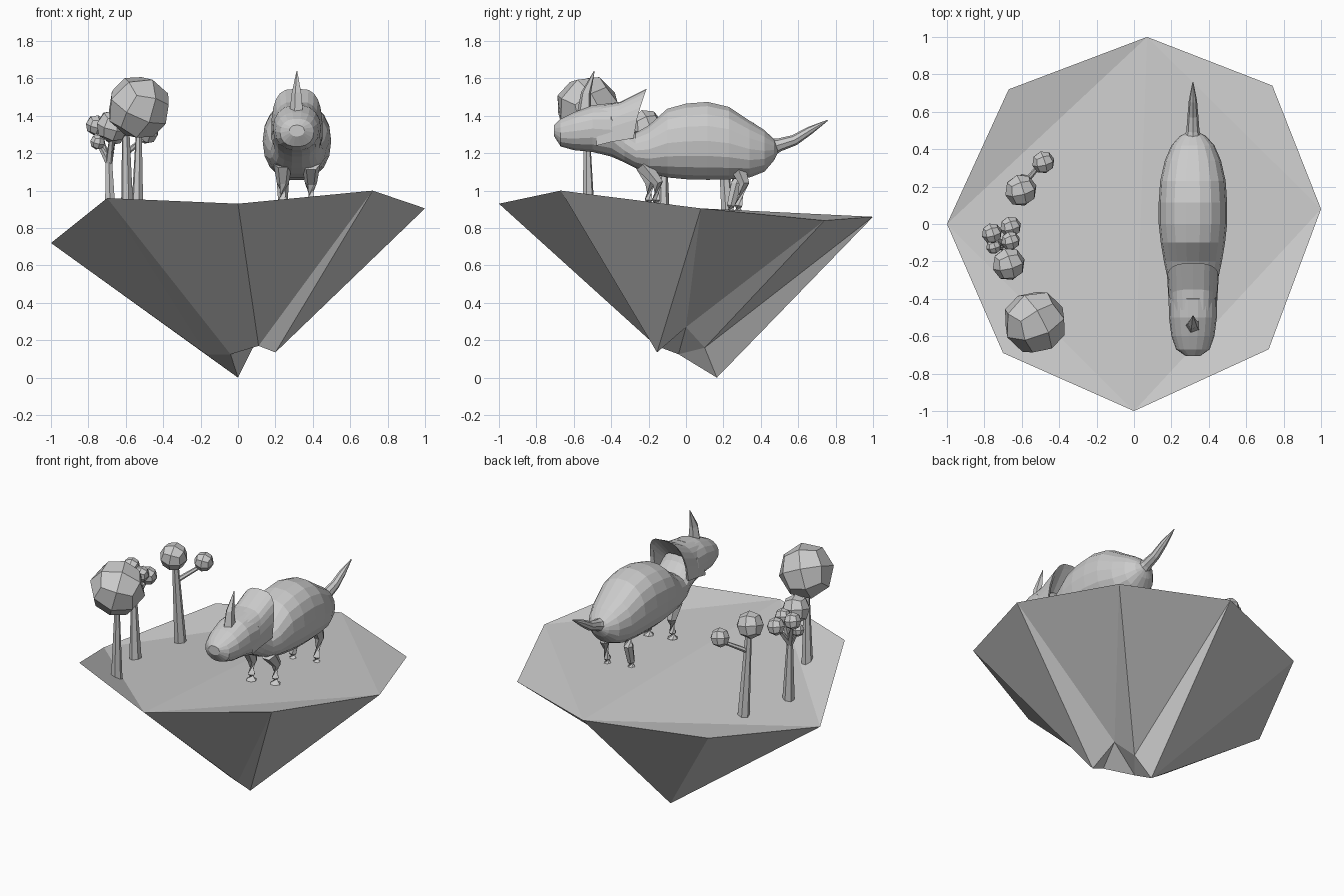
import bpy
import bmesh
from math import cos, sin, pi, copysign
from mathutils import Vector

default_cube = bpy.data.objects.get("Cube")
if default_cube:
    bpy.data.objects.remove(default_cube)

# The single colour
stone_grey = bpy.data.materials.new("stone_grey")
stone_grey.use_nodes = True
grey = (0.6, 0.6, 0.6, 1)
stone_grey.diffuse_color = grey
stone_grey.node_tree.nodes["Principled BSDF"].inputs["Base Color"].default_value = grey

CENTRE = 0.315  # the animal's middle line


def finish(name, bm):
    """Turn a bmesh into a named, flat shaded object."""
    bmesh.ops.recalc_face_normals(bm, faces=bm.faces[:])
    mesh = bpy.data.meshes.new(name)
    bm.to_mesh(mesh)
    bm.free()
    mesh.materials.append(stone_grey)
    obj = bpy.data.objects.new(name, mesh)
    bpy.context.collection.objects.link(obj)
    return obj


def loft(name, rings, closed=True, caps=True):
    """Skin a list of equally long point rings."""
    bm = bmesh.new()
    rows = [[bm.verts.new(point) for point in ring] for ring in rings]
    count = len(rows[0])
    for low, high in zip(rows, rows[1:]):
        for i in range(count if closed else count - 1):
            j = (i + 1) % count
            bm.faces.new((low[i], low[j], high[j], high[i]))
    if caps:
        bm.faces.new(rows[0])
        bm.faces.new(rows[-1])
    return finish(name, bm)


def tube(name, path, sides=6):
    """Tapered tube along (x, y, z, radius) points."""
    centres = [Vector(stop[:3]) for stop in path]
    rings = []
    for i, stop in enumerate(path):
        before, after = centres[max(i - 1, 0)], centres[min(i + 1, len(path) - 1)]
        turn = (after - before).to_track_quat("Z", "Y")
        rings.append([centres[i] + turn @ Vector((stop[3] * cos(2 * pi * k / sides),
                                                  stop[3] * sin(2 * pi * k / sides), 0))
                      for k in range(sides)])
    return loft(name, rings)


def ball(name, x, y, z, radius, tilt=0.3):
    """Low-poly ball made from a divided cube."""
    bm = bmesh.new()
    bmesh.ops.create_cube(bm, size=1)
    bmesh.ops.subdivide_edges(bm, edges=bm.edges[:], cuts=1, use_grid_fill=True)
    for vert in bm.verts:
        vert.co = vert.co.normalized() * radius
    obj = finish(name, bm)
    obj.location = (x, y, z)
    obj.rotation_euler = (tilt, tilt / 2, tilt)
    return obj


def power(value, exponent):
    return copysign(abs(value) ** exponent, value)


# Floating island: capital letters on the rim, small letters underneath
corners = {
    "A": (0.07, 1, 0.86), "B": (0.74, 0.74, 0.84), "C": (1, 0.08, 0.905),
    "D": (0.72, -0.67, 1), "E": (0, -1, 0.93), "F": (-0.7, -0.69, 0.96),
    "G": (-1, 0, 0.72), "H": (-0.67, 0.72, 0.83),
    "p": (0.2, -0.155, 0.135), "q": (0.11, -0.16, 0.17), "r": (0.155, 0, 0.27),
    "s": (0.08, 0.1, 0.16), "t": (0, 0.165, 0), "u": (-0.17, 0.1, 0.125),
    "v": (-0.04, -0.04, 0.125),
}
top_faces = "GHA AGE AEC ABC CDE EFG"
side_faces = "AHt HGt Gtu FGu Fuv FEv Evq EDq Dqp DCp Cpr CBr Brs BAs Ast"
under_faces = "vut vts vsr vrq qrp"
bm = bmesh.new()
verts = {letter: bm.verts.new(point) for letter, point in corners.items()}
for face in (top_faces + " " + side_faces + " " + under_faces).split():
    bm.faces.new([verts[letter] for letter in face])
finish("floating_island", bm)

# Head, neck and body in one skin: y, bottom, top, half width
sections = [
    (-0.705, 1.29, 1.35, 0.04), (-0.67, 1.235, 1.385, 0.09), (-0.6, 1.215, 1.42, 0.115),
    (-0.5, 1.205, 1.458, 0.128), (-0.4, 1.18, 1.47, 0.13), (-0.33, 1.15, 1.36, 0.125),
    (-0.27, 1.12, 1.31, 0.14), (-0.2, 1.09, 1.35, 0.155), (-0.1, 1.068, 1.44, 0.172),
    (0, 1.058, 1.468, 0.183), (0.115, 1.055, 1.477, 0.183), (0.23, 1.057, 1.45, 0.175),
    (0.34, 1.068, 1.376, 0.15), (0.42, 1.1, 1.325, 0.115), (0.47, 1.16, 1.275, 0.07),
    (0.49, 1.2, 1.24, 0.03),
]
SIDES = 18
angles = [2 * pi * k / SIDES for k in range(SIDES)]
loft("body_and_head", [
    [(CENTRE + width * power(cos(a), 0.9), y,
      (low + high) / 2 + (high - low) / 2 * power(sin(a), 0.9)) for a in angles]
    for y, low, high, width in sections])

# Neck frill: hollow collar, open at the bottom
# base y, backward lean, bottom, top, half width
frill_rings = [
    (-0.48, 0.02, 1.24, 1.458, 0.124), (-0.4, 0.05, 1.26, 1.475, 0.131),
    (-0.28, 0.07, 1.28, 1.545, 0.138), (-0.29, 0.06, 1.28, 1.525, 0.118),
    (-0.36, 0.02, 1.27, 1.4, 0.1),
]
arc = [pi * k / 12 for k in range(13)]
loft("neck_frill", [
    [(CENTRE + width * power(cos(a), 0.6), y + lean * sin(a),
      low + (high - low) * power(abs(sin(a)), 0.7)) for a in arc]
    for y, lean, low, high, width in frill_rings], closed=False, caps=False)

# Nose horn and tail
tube("nose_horn", [(CENTRE, -0.545, 1.4, 0.042), (CENTRE, -0.535, 1.52, 0.028),
                   (CENTRE, -0.49, 1.64, 0.002)], sides=5)
tube("tail", [(CENTRE, 0.42, 1.22, 0.06), (CENTRE, 0.5, 1.245, 0.035),
              (CENTRE, 0.58, 1.27, 0.029), (CENTRE, 0.66, 1.32, 0.022),
              (CENTRE, 0.757, 1.376, 0.003)], sides=8)

# Eyes and legs on both sides
for side, label in ((1, "left"), (-1, "right")):
    ball(label + "_eye", CENTRE + side * 0.066, -0.465, 1.415, 0.014)
    x = CENTRE + side * 0.075
    step = side * 0.02
    for place, hip, knee, foot, ground in (("front", -0.23, -0.17, -0.18, 0.91),
                                           ("hind", 0.27, 0.29, 0.26, 0.88)):
        tube(label + "_" + place + "_leg", [
            (x, hip, 1.14, 0.05), (x, knee + step, 1.04, 0.032),
            (x, foot + step, ground + 0.04, 0.024), (x, foot + step, ground, 0.034)])

# Large tree
tube("large_tree_trunk", [(-0.54, -0.52, 0.82, 0.036), (-0.53, -0.53, 1.32, 0.016)])
ball("large_tree_crown", -0.53, -0.525, 1.445, 0.174, tilt=0.5)

# Forked tree
tube("forked_tree_trunk", [(-0.59, 0.23, 0.77, 0.038), (-0.6, 0.19, 1.32, 0.02)])
tube("forked_tree_branch", [(-0.6, 0.2, 1.2, 0.016), (-0.5, 0.32, 1.28, 0.012)])
ball("forked_tree_crown", -0.605, 0.18, 1.37, 0.088)
ball("forked_tree_small_crown", -0.485, 0.33, 1.31, 0.062)

# Cluster tree: every leaf ball gets its own twig
fork = (-0.69, -0.12, 1.15, 0.02)
tube("cluster_tree_trunk", [(-0.68, -0.12, 0.77, 0.038), fork])
leaf_balls = [(-0.67, -0.215, 1.345, 0.09), (-0.66, -0.09, 1.34, 0.052),
              (-0.66, -0.015, 1.3, 0.058), (-0.76, -0.05, 1.35, 0.056),
              (-0.75, -0.12, 1.26, 0.042)]
for number, (x, y, z, radius) in enumerate(leaf_balls, 1):
    tube(f"cluster_tree_twig_{number}", [fork, (x, y, z, 0.01)], sides=5)
    ball(f"cluster_tree_leaves_{number}", x, y, z, radius)
